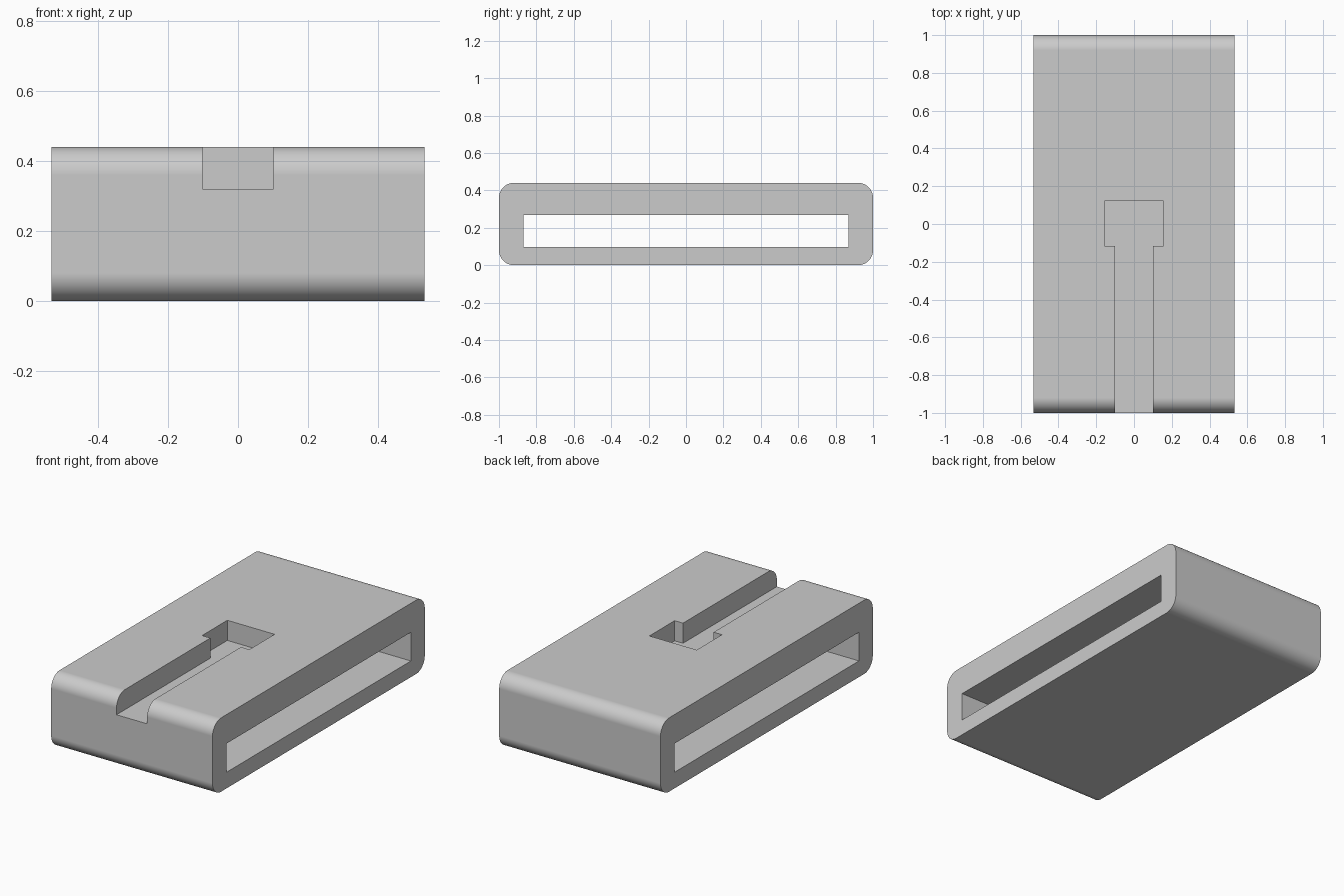
import bpy
import bmesh
import math

default_cube = bpy.data.objects.get("Cube")
if default_cube:
    bpy.data.objects.remove(default_cube, do_unlink=True)

HALF_WIDTH, HALF_LENGTH, HEIGHT, RADIUS = 0.532, 1.0, 0.44, 0.08

grey = bpy.data.materials.new("plain grey")
grey.use_nodes = True
color = (0.6, 0.6, 0.6, 1)
grey.diffuse_color = color
grey.node_tree.nodes["Principled BSDF"].inputs["Base Color"].default_value = color


def prism(name, points, direction):
    """Extrude a closed outline along a direction into a solid."""
    bm = bmesh.new()
    face = bm.faces.new([bm.verts.new(p) for p in points])
    ext = bmesh.ops.extrude_face_region(bm, geom=[face])
    verts = [g for g in ext["geom"] if isinstance(g, bmesh.types.BMVert)]
    bmesh.ops.translate(bm, verts=verts, vec=direction)
    bmesh.ops.recalc_face_normals(bm, faces=bm.faces)
    mesh = bpy.data.meshes.new(name)
    bm.to_mesh(mesh)
    bm.free()
    mesh.materials.append(grey)
    obj = bpy.data.objects.new(name, mesh)
    bpy.context.collection.objects.link(obj)
    return obj


# Rounded block: side profile swept across the width
STEPS = 10
outline = []
corners = [(1, 1), (-1, 1), (-1, 0), (1, 0)]
for i, (side, top) in enumerate(corners):
    cy = side * (HALF_LENGTH - RADIUS)
    cz = HEIGHT - RADIUS if top else RADIUS
    for s in range(STEPS + 1):
        a = math.pi / 2 * (i + s / STEPS)
        outline.append((-HALF_WIDTH, cy + RADIUS * math.cos(a), cz + RADIUS * math.sin(a)))
body = prism("slotted_block", outline, (2 * HALF_WIDTH, 0, 0))

# Flat slot through the full width
slot = [(-1, y, z) for y, z in ((-0.87, 0.096), (0.869, 0.096), (0.869, 0.267), (-0.87, 0.267))]
slot_cutter = prism("slot_cutter", slot, (2, 0, 0))

# Groove from the front edge ending in a wider pocket
half = [(0.101, -1.2), (0.101, -0.116), (0.156, -0.116), (0.156, 0.122)]
keyhole = half + [(-x, y) for x, y in reversed(half)]
groove_cutter = prism("groove_cutter", [(x, y, 0.32) for x, y in keyhole], (0, 0, 0.3))

bpy.ops.object.select_all(action="DESELECT")
body.select_set(True)
bpy.context.view_layer.objects.active = body
for cutter in (slot_cutter, groove_cutter):
    cutter.hide_render = True
    cut = body.modifiers.new(cutter.name, "BOOLEAN")
    cut.operation = "DIFFERENCE"
    cut.solver = "EXACT"
    cut.object = cutter
    bpy.ops.object.modifier_apply(modifier=cut.name)
    bpy.data.objects.remove(cutter, do_unlink=True)

# Smooth rounded edges, crisp cuts, flat large faces
bpy.ops.object.shade_smooth_by_angle(angle=math.radians(30))
normals = body.modifiers.new("flat_normals", "WEIGHTED_NORMAL")
normals.keep_sharp = True
